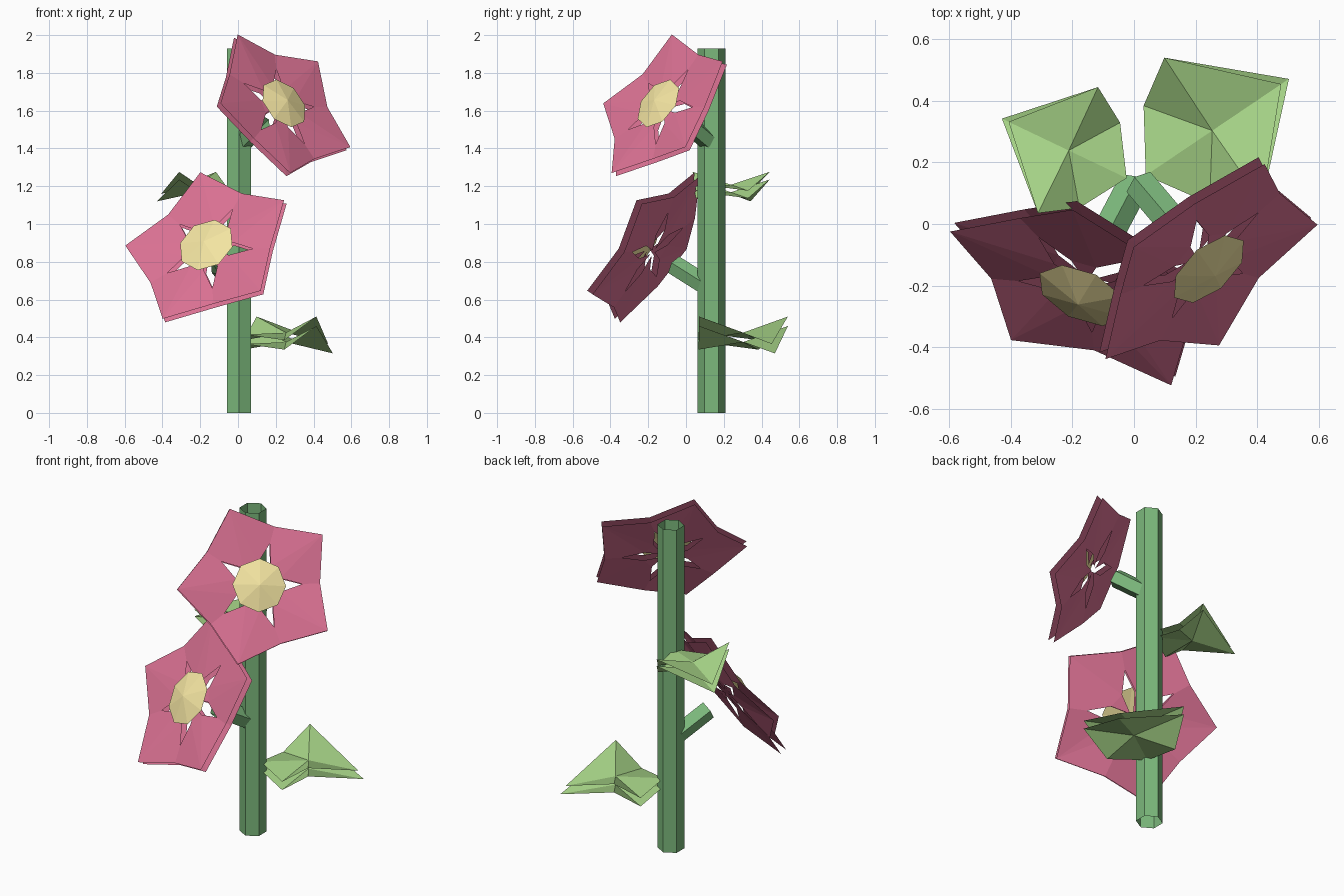
import bpy
from math import cos, sin, radians
from mathutils import Vector, Matrix

if "Cube" in bpy.data.objects:
    bpy.data.objects.remove(bpy.data.objects["Cube"])


def material(name, rgb):
    m = bpy.data.materials.new(name)
    m.diffuse_color = (*rgb, 1)
    m.use_nodes = True
    m.node_tree.nodes["Principled BSDF"].inputs["Base Color"].default_value = m.diffuse_color
    return m


STEM = material("stem_green", (0.2, 0.48, 0.2))
LEAF = material("leaf_green", (0.38, 0.65, 0.24))
PETAL = material("petal_pink", (0.7, 0.165, 0.29))
CENTRE = material("centre_yellow", (0.9, 0.78, 0.36))


def make(name, verts, faces, mat, matrix=Matrix()):
    mesh = bpy.data.meshes.new(name)
    mesh.from_pydata(verts, [], faces)
    mesh.materials.append(mat)
    ob = bpy.data.objects.new(name, mesh)
    ob.matrix_world = matrix
    bpy.context.collection.objects.link(ob)


def polar(r, deg, z=0.0):
    return Vector((r * cos(radians(deg)), r * sin(radians(deg)), z))


def two_sheets(verts, faces, back_verts):
    """Front sheet plus a reversed sheet behind it, with open edges."""
    n = len(verts)
    return verts + back_verts, faces + [tuple(i + n for i in reversed(f)) for f in faces]


def tube(name, a, b, r, sides=6):
    """Open-ended straight tube from a to b."""
    a, b = Vector(a), Vector(b)
    length = (b - a).length
    verts = [polar(r, 90 + 360 * i / sides, z) for z in (0, length) for i in range(sides)]
    faces = [(i, (i + 1) % sides, sides + (i + 1) % sides, sides + i) for i in range(sides)]
    rot = (b - a).to_track_quat("Z", "Y").to_matrix().to_4x4() if abs(b.x - a.x) > 1e-6 else Matrix()
    make(name, verts, faces, STEM, Matrix.Translation(a) @ rot)


def flower(name, centre, first_tip, normal, scale):
    n = Vector(normal).normalized()
    u = Vector(first_tip) - Vector(centre)
    u = (u - n * u.dot(n)).normalized()
    v = n.cross(u)
    m = Matrix((u, v, n)).transposed().to_4x4()
    m = Matrix.Translation(Vector(centre)) @ m @ Matrix.Scale(scale, 4)
    # five petals, narrow near the base and meeting under the centre
    verts, faces = [], []
    for k in range(5):
        a, o = 72 * k, len(verts)
        verts += [polar(0.02, a, -0.03), polar(0.125, a - 19, -0.03), polar(0.24, a - 36, -0.03),
                  polar(0.335, a - 36, -0.03), polar(0.445, a, 0), polar(0.335, a + 36, -0.03),
                  polar(0.24, a + 36, -0.03), polar(0.125, a + 19, -0.03)]
        faces += [(o, o + 1, o + 7), (o + 1, o + 2, o + 3, o + 4),
                  (o + 1, o + 4, o + 7), (o + 7, o + 4, o + 5, o + 6)]
    back = [p - Vector((0, 0, 0.034)) for p in verts]
    make(name + "_petals", *two_sheets(verts, faces, back), PETAL, m)
    # eight-sided domed centre
    rim = [polar(0.146, 45 * i + 22.5, 0.005) for i in range(8)]
    make(name + "_centre", rim + [Vector((0, 0, 0.04))],
         [(i, (i + 1) % 8, 8) for i in range(8)], CENTRE, m)


def leaf(name, z, azimuth, scale):
    # base, side bends, raised side corners, middle, drooping tip
    verts = [polar(0.04, 0, 0.0), polar(0.25, 50, -0.03), polar(0.25, -50, -0.03),
             polar(0.415, 43, 0.095), polar(0.415, -43, 0.095),
             polar(0.30, 0, 0.01), polar(0.57, 0, -0.05)]
    faces = [(0, 5, 1), (0, 2, 5), (1, 5, 3), (2, 4, 5), (5, 6, 3), (5, 4, 6)]
    # lower sheet hangs beneath, with a slightly longer tip
    back = [p - Vector((0, 0, 0.05)) for p in verts]
    back[6] += Vector((0.03, 0, 0))
    m = Matrix.Translation((0.005, 0.135, z)) @ Matrix.Rotation(radians(azimuth), 4, "Z")
    make(name, *two_sheets(verts, faces, back), LEAF, m @ Matrix.Scale(scale, 4))


# main stem and the two flower stalks
tube("stem", (0.005, 0.135, 0), (0.005, 0.135, 1.93), 0.073)
tube("upper_stalk", (0.02, 0.13, 1.43), (0.13, 0.0, 1.54), 0.053, 5)
tube("lower_stalk", (0.0, 0.13, 0.66), (-0.10, -0.06, 0.78), 0.055, 5)

# flowers
flower("upper_flower", (0.24, -0.143, 1.636), (0.0, -0.075, 2.0), (0.578, -0.647, 0.5), 1.0)
flower("lower_flower", (-0.166, -0.228, 0.886), (-0.20, 0.05, 1.28), (-0.366, -0.774, 0.516), 1.07)

# leaves
leaf("lower_leaf", 0.415, 34, 1.0)
leaf("upper_leaf", 1.2, 154.5, 0.8)
